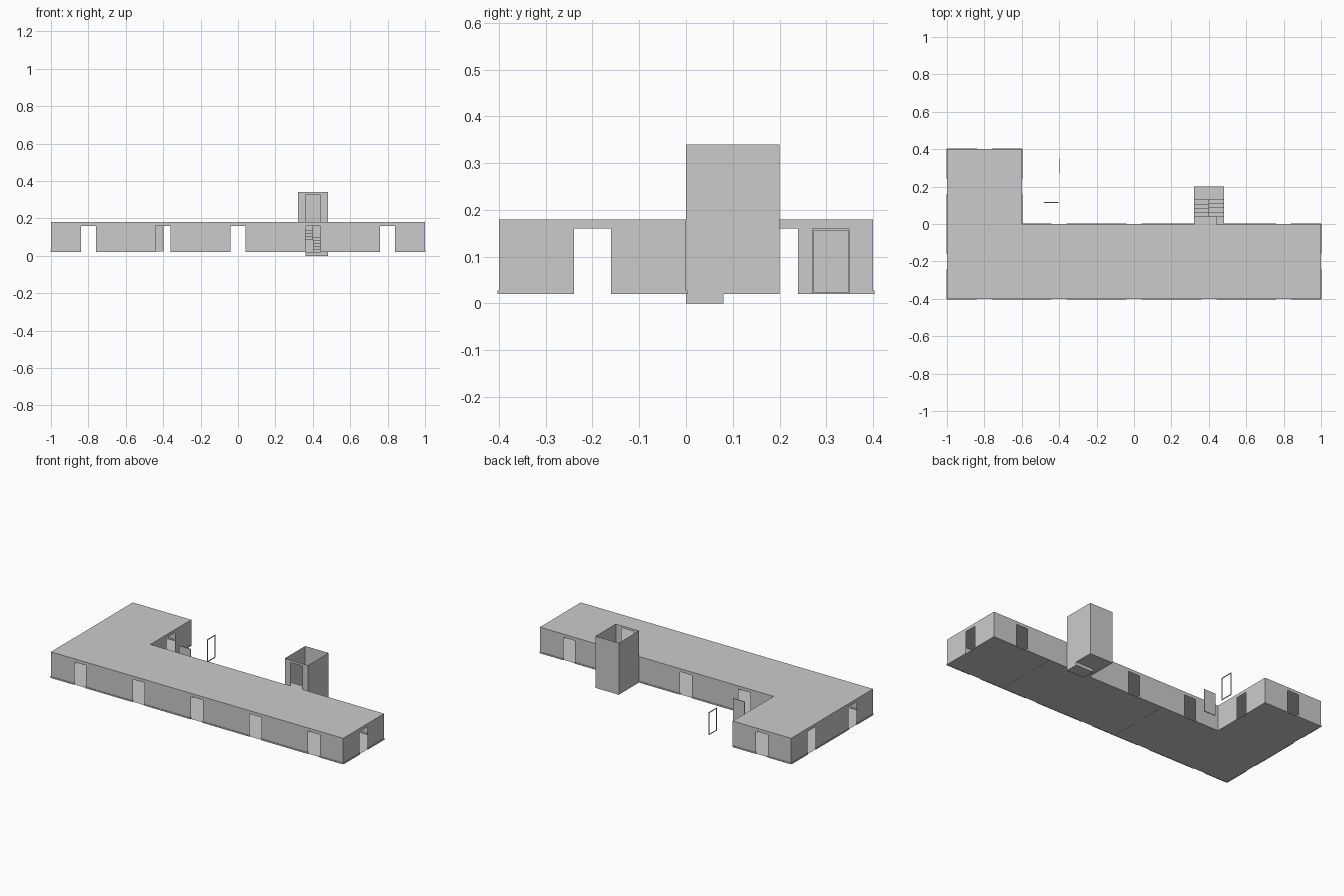
import bpy, bmesh
from mathutils import Vector

if "Cube" in bpy.data.objects:
    bpy.data.objects.remove(bpy.data.objects["Cube"])

Z0, Z1, DOOR_TOP, HALF = 0.02, 0.18, 0.16, 0.04


def finish(name, bm):
    bmesh.ops.remove_doubles(bm, verts=bm.verts, dist=1e-5)
    me = bpy.data.meshes.new(name)
    bm.to_mesh(me)
    bm.free()
    ob = bpy.data.objects.new(name, me)
    bpy.context.collection.objects.link(ob)
    return ob


def quad(bm, *pts):
    bm.faces.new([bm.verts.new(p) for p in pts])


def box(bm, lo, hi):
    r = bmesh.ops.create_cube(bm, size=1)
    for v in r["verts"]:
        v.co = Vector([lo[i] + (v.co[i] + 0.5) * (hi[i] - lo[i]) for i in range(3)])


def panel(bm, a, b, z0, z1):
    quad(bm, (*a, z0), (*b, z0), (*b, z1), (*a, z1))


def door_wall(bm, a, b, z0=Z0, z1=Z1, top=DOOR_TOP):
    """Thin wall from a to b with one central doorway."""
    a, b = Vector(a), Vector(b)
    mid, d = (a + b) / 2, (b - a).normalized() * HALF
    panel(bm, a, mid - d, z0, z1)
    panel(bm, mid - d, mid + d, top, z1)
    panel(bm, mid + d, b, z0, z1)


def skirting(bm, a, b, t=0.003):
    """Low boards on both sides of a doorway."""
    a, b = Vector(a), Vector(b)
    mid, d = (a + b) / 2, (b - a).normalized() * HALF
    for p, q in ((a, mid - d), (mid + d, b)):
        lo = (min(p.x, q.x), min(p.y, q.y))
        hi = (max(p.x, q.x), max(p.y, q.y))
        px, py = (t, 0) if abs(d.x) < 1e-6 else (0, t)
        box(bm, (lo[0] - px, lo[1] - py, Z0), (hi[0] + px, hi[1] + py, Z0 + 0.008))


# Outer walls, in counter-clockwise 0.4-long bays
corners = [(-1, -0.4), (1, -0.4), (1, 0), (-0.6, 0), (-0.6, 0.4), (-1, 0.4), (-1, -0.4)]
bays = []
for p, q in zip(corners, corners[1:]):
    p, q = Vector(p), Vector(q)
    n = round((q - p).length / 0.4)
    bays += [(p.lerp(q, i / n), p.lerp(q, (i + 1) / n)) for i in range(n)]
partitions = [((x, -0.4), (x, 0)) for x in (-0.2, 0.6)]

for name, group in (("outer_walls", bays), ("partition_walls", partitions)):
    bm = bmesh.new()
    for a, b in group:
        door_wall(bm, a, b)
    finish(name, bm)

bm = bmesh.new()
for a, b in bays + partitions:
    skirting(bm, a, b)
finish("skirting_boards", bm)

# Floor and flat roof
for name, z, flip in (("floor", Z0 + 0.001, False), ("roof", Z1, False)):
    bm = bmesh.new()
    quad(bm, *[(x, y, z) for x, y in corners[:-1]])
    finish(name, bm)

# Stair tower, open at the top, with a doorway onto the roof
TX0, TX1, TY, TZ = 0.32, 0.48, 0.2, 0.34
bm = bmesh.new()
panel(bm, (TX1, 0), (TX1, TY), Z0, TZ)
panel(bm, (TX1, TY), (TX0, TY), Z0, TZ)
panel(bm, (TX0, TY), (TX0, 0), Z0, TZ)
door_wall(bm, (TX0, 0), (TX1, 0), Z1, TZ, 0.325)
quad(bm, (TX0, 0, Z0), (TX1, 0, Z0), (TX1, TY, Z0), (TX0, TY, Z0))
finish("stair_tower", bm)

# Two stair flights with landings
bm = bmesh.new()
box(bm, (0.36, 0, 0), (TX1, 0.08, Z0))
STEP, RISE, MID = 0.0225, 0.016, 0.10
for i in range(4):
    y = 0.04 + i * STEP
    z = Z0 + (i + 1) * RISE
    box(bm, (0.40, y, max(Z0, z - 2 * RISE)), (TX1, y + STEP, z))
    z += MID - Z0
    y = 0.13 - (i + 1) * STEP
    box(bm, (TX0, y, z - 2 * RISE), (0.40, y + STEP, z))
box(bm, (TX0, 0.13, MID - 0.016), (TX1, TY, MID))
box(bm, (TX0, 0, Z1 - 0.016), (0.44, 0.04, Z1))
finish("stairs", bm)

# Loose door frame
bm = bmesh.new()
T, X = 0.004, -0.4
for y in (0.27, 0.35 - T):
    box(bm, (X - T / 2, y, Z0), (X + T / 2, y + T, DOOR_TOP))
for z in (Z0, DOOR_TOP - T):
    box(bm, (X - T / 2, 0.27 + T, z), (X + T / 2, 0.35 - T, z + T))
finish("loose_door_frame", bm)

# Loose door leaf
bm = bmesh.new()
box(bm, (-0.482, 0.113, Z0 + 0.002), (-0.404, 0.118, DOOR_TOP))
finish("loose_door", bm)
